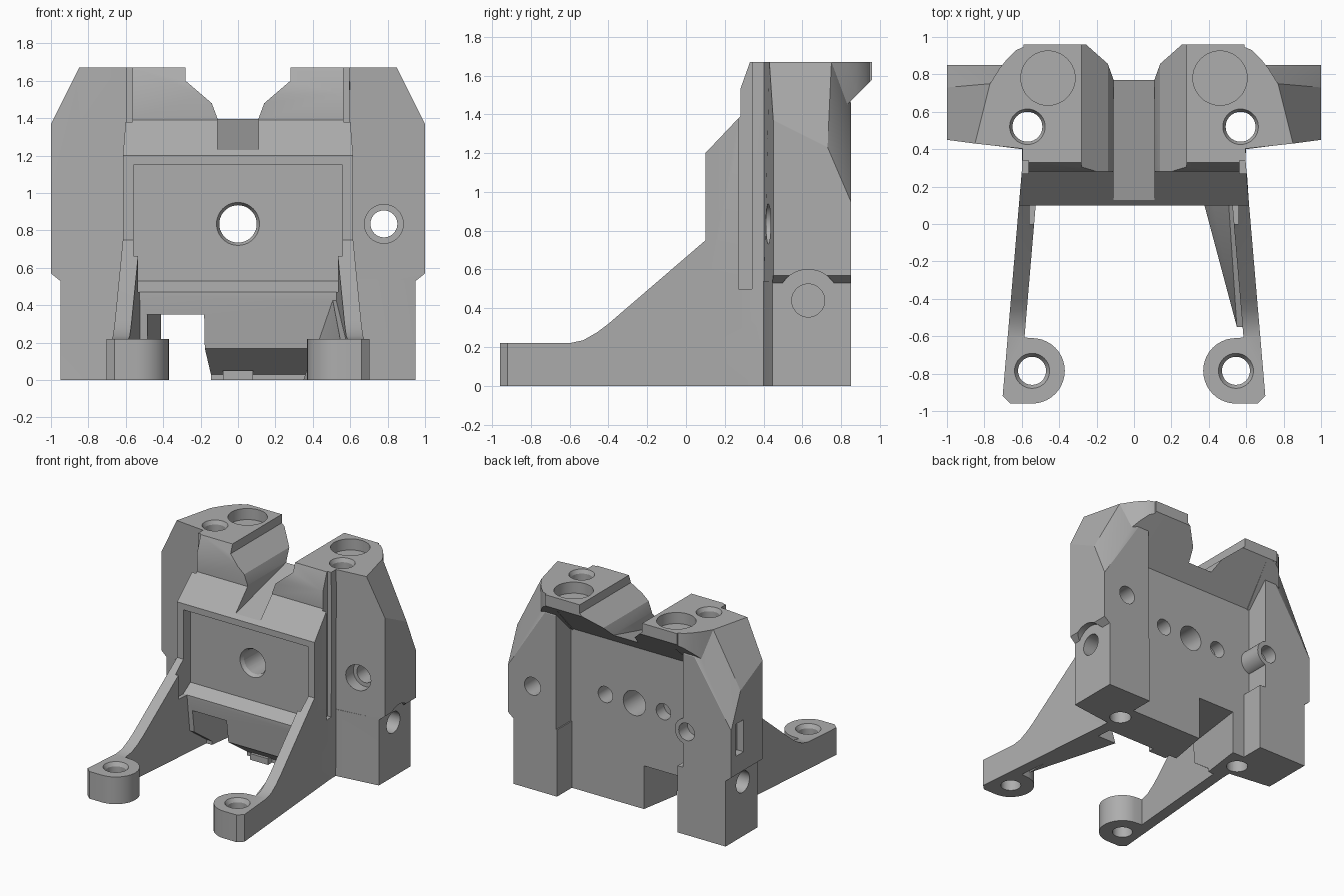
import bpy, bmesh, math
from mathutils import Matrix, Vector

if "Cube" in bpy.data.objects:
    bpy.data.objects.remove(bpy.data.objects["Cube"], do_unlink=True)

grey = bpy.data.materials.new("machined grey")
grey.use_nodes = True
grey.diffuse_color = (0.42, 0.42, 0.42, 1)
grey.node_tree.nodes["Principled BSDF"].inputs["Base Color"].default_value = grey.diffuse_color


def to_object(name, bm):
    bmesh.ops.recalc_face_normals(bm, faces=bm.faces)
    mesh = bpy.data.meshes.new(name)
    bm.to_mesh(mesh)
    bm.free()
    mesh.materials.append(grey)
    ob = bpy.data.objects.new(name, mesh)
    bpy.context.scene.collection.objects.link(ob)
    return ob


def hull(name, points):
    bm = bmesh.new()
    for p in points:
        bm.verts.new(p)
    res = bmesh.ops.convex_hull(bm, input=bm.verts)
    junk = {v for v in res["geom_interior"] + res["geom_unused"] if isinstance(v, bmesh.types.BMVert)}
    bmesh.ops.delete(bm, geom=list(junk), context="VERTS")
    bmesh.ops.dissolve_limit(bm, angle_limit=0.01, verts=bm.verts, edges=bm.edges)
    return to_object(name, bm)


def prism(name, profile, axis, lo, hi):
    """Extrude a 2D profile along x (y,z), y (x,z) or z (x,y)."""
    place = {"x": lambda a, b, t: (t, a, b), "y": lambda a, b, t: (a, t, b),
             "z": lambda a, b, t: (a, b, t)}[axis]
    bm = bmesh.new()
    face = bm.faces.new([bm.verts.new(place(a, b, lo)) for a, b in profile])
    new = bmesh.ops.extrude_face_region(bm, geom=[face])["geom"]
    shift = Vector(place(0, 0, hi - lo))
    bmesh.ops.translate(bm, vec=shift, verts=[v for v in new if isinstance(v, bmesh.types.BMVert)])
    return to_object(name, bm)


def box(name, lo, hi):
    return prism(name, [(lo[0], lo[1]), (hi[0], lo[1]), (hi[0], hi[1]), (lo[0], hi[1])], "z", lo[2], hi[2])


def rod(name, axis, centre, r, length, r2=None):
    turn = {"x": Matrix.Rotation(math.pi / 2, 4, "Y"), "y": Matrix.Rotation(-math.pi / 2, 4, "X"),
            "z": Matrix()}[axis]
    bm = bmesh.new()
    bmesh.ops.create_cone(bm, cap_ends=True, segments=40, radius1=r, radius2=r if r2 is None else r2,
                          depth=length, matrix=Matrix.Translation(centre) @ turn)
    return to_object(name, bm)


def combine(target, tool, operation):
    mod = target.modifiers.new("combine", "BOOLEAN")
    mod.operation, mod.solver, mod.object = operation, "EXACT", tool
    bpy.context.view_layer.objects.active = target
    bpy.ops.object.modifier_apply(modifier=mod.name)
    bpy.data.objects.remove(tool, do_unlink=True)


def outer(y):
    """Half width of the flared flanks."""
    return 0.59 + max(0.0, 0.4 - y) * 0.085


# Central body from its side profile, flared toward the front
side = [(0.32, 0), (0.66, 0), (0.66, 1.29), (0.96, 1.58), (0.96, 1.67), (0.33, 1.67), (0.28, 1.53),
        (0.28, 1.39), (0.1, 1.2), (0.1, 0.45), (0.13, 0.17), (0.32, 0.03)]
body = prism("bracket_body", side, "x", -1, 1)
for v in body.data.vertices:
    v.co.x *= outer(v.co.y)

adds, cuts = [], []
for s in (1, -1):
    # Wing: lower block and tapered upper block
    inner = 0.56 if s > 0 else 0.52
    adds.append(prism("wing_base", [(s * inner, 0.4), (s * 0.6, 0.4), (s * 0.95, 0.445),
                                    (s * 0.95, 0.85), (s * inner, 0.85)], "z", 0, 0.54))
    pts = [(0.95, 0.445, 0.53), (0.95, 0.85, 0.53), (0.57, 0.4, 0.5), (0.57, 0.85, 0.5),
           (1, 0.45, 0.57), (1, 0.85, 0.57), (1, 0.45, 1.37), (1, 0.73, 1.23), (1, 0.85, 0.95),
           (0.85, 0.43, 1.67), (0.77, 0.75, 1.67), (0.57, 0.4, 1.67), (0.57, 0.75, 1.67),
           (0.57, 0.85, 1.46), (0.67, 0.85, 1.46)]
    adds.append(hull("wing_top", [(s * x, y, z) for x, y, z in pts]))
    # Overhanging top flange with rounded corner
    rim = [(0.5, 0.96), (0.57, 0.955), (0.63, 0.93), (0.68, 0.88), (0.72, 0.83), (0.77, 0.75), (0.55, 0.66)]
    adds.append(hull("flange", [(s * x, y, z) for x, y in rim for z in (1.67, y + 0.62)]))
    # Arm sloping down to the foot
    arm = prism("arm", [(-0.8, 0), (0.4, 0), (0.4, 0.75), (0.1, 0.75), (-0.4, 0.32), (-0.46, 0.275),
                        (-0.53, 0.235), (-0.6, 0.22), (-0.8, 0.22)], "x", 0, 1)
    for v in arm.data.vertices:
        v.co.x = s * (outer(v.co.y) - (0 if v.co.x > 0.5 else 0.09))
    if s < 0:
        arm.data.flip_normals()
    adds.append(arm)
    # Foot with round eye
    ring = [(0.545 + 0.175 * math.cos(t * math.pi / 20), -0.785 + 0.175 * math.sin(t * math.pi / 20))
            for t in range(40)]
    ring = [p for p in ring if p[0] < 0.66]
    ring += [(outer(-0.92), -0.92), (0.66, -0.96), (outer(-0.6), -0.6)]
    adds.append(hull("foot", [(s * x, y, z) for x, y in ring for z in (0, 0.22)]))
    cuts += [rod("foot_hole", "z", (s * 0.545, -0.785, 0.1), 0.075, 0.5),
             rod("foot_chamfer", "z", (s * 0.545, -0.785, 0.21), 0.075, 0.04, 0.1)]
    # Top bores, side bore with arch relief, guide groove
    cuts += [rod("top_bore", "z", (s * 0.46, 0.78, 1.66), 0.145, 0.16),
             rod("long_bore", "z", (s * 0.57, 0.52, 0.85), 0.08, 2),
             rod("long_bore_chamfer", "z", (s * 0.57, 0.52, 1.66), 0.08, 0.04, 0.1),
             rod("arch_relief", "x", (s * 1.05, 0.63, 0.44), 0.16, 0.2),
             rod("side_bore", "x", (s * 0.9, 0.63, 0.44), 0.085, 0.3),
             box("guide_groove", (s * 0.6 - 0.035, 0.27, 0.5), (s * 0.6 + 0.035, 0.34, 1.8))]
    # Outer front bores
    cuts += [rod("small_bore", "y", (s * 0.26, 0.4, 0.835), 0.065, 1.2),
             rod("small_bore_chamfer", "y", (s * 0.26, 0.205, 0.835), 0.085, 0.05, 0.06),
             rod("small_counterbore", "y", (s * 0.26, 0.66, 0.835), 0.135, 0.2)]

# Gusset inside the left arm, boss on the right wing, bottom tab
adds += [hull("gusset", [(0.56, -0.55, 0), (0.35, 0.2, 0), (0.58, 0.2, 0), (0.5, 0.2, 0.46),
                         (0.58, 0.2, 0.46), (0.58, -0.55, 0.2), (0.55, -0.55, 0.2)]),
         rod("rear_boss", "y", (-0.6, 0.73, 0.835), 0.105, 0.24),
         box("bottom_tab", (-0.08, 0.27, 0), (0.08, 0.36, 0.05))]

# Front pocket, V saddle with sloped channel, bottom notch, remaining bores
vee = [(0.28, 1.8), (0.28, 1.6), (0.14, 1.48), (0.11, 1.4)]
vee += [(-x, z) for x, z in reversed(vee)]
cuts += [prism("front_pocket", [(0, 0.47), (0.1, 0.47), (0.19, 0.53), (0.19, 1.15), (0, 1.15)],
               "x", -0.56, 0.56),
         prism("saddle", vee, "y", -0.1, 1.2),
         prism("channel", [(0, 1.196), (1, 1.457), (1, 1.6), (0, 1.6)], "x", -0.11, 0.11),
         hull("notch", [(x, y, z) for x, y in ((-0.5, 0), (-0.2, 0), (-0.07, 0.75), (-0.4, 0.75))
                        for z in (-0.1, 0.35)]),
         rod("centre_bore", "y", (0, 0.4, 0.835), 0.1, 1.2),
         rod("centre_chamfer", "y", (0, 0.205, 0.835), 0.12, 0.05, 0.095),
         rod("wing_bore", "y", (0.78, 0.65, 0.835), 0.072, 0.8),
         rod("wing_counterbore", "y", (0.78, 0.45, 0.835), 0.104, 0.12),
         rod("rear_blind_bore", "y", (-0.6, 0.84, 0.835), 0.07, 0.2),
         box("side_slot", (-1.1, 0.69, 0.72), (-0.94, 0.79, 0.98))]

for tool in adds:
    combine(body, tool, "UNION")
for tool in cuts:
    combine(body, tool, "DIFFERENCE")

bpy.ops.object.select_all(action="DESELECT")
body.select_set(True)
bpy.context.view_layer.objects.active = body
bpy.ops.object.shade_smooth_by_angle(angle=math.radians(25))
